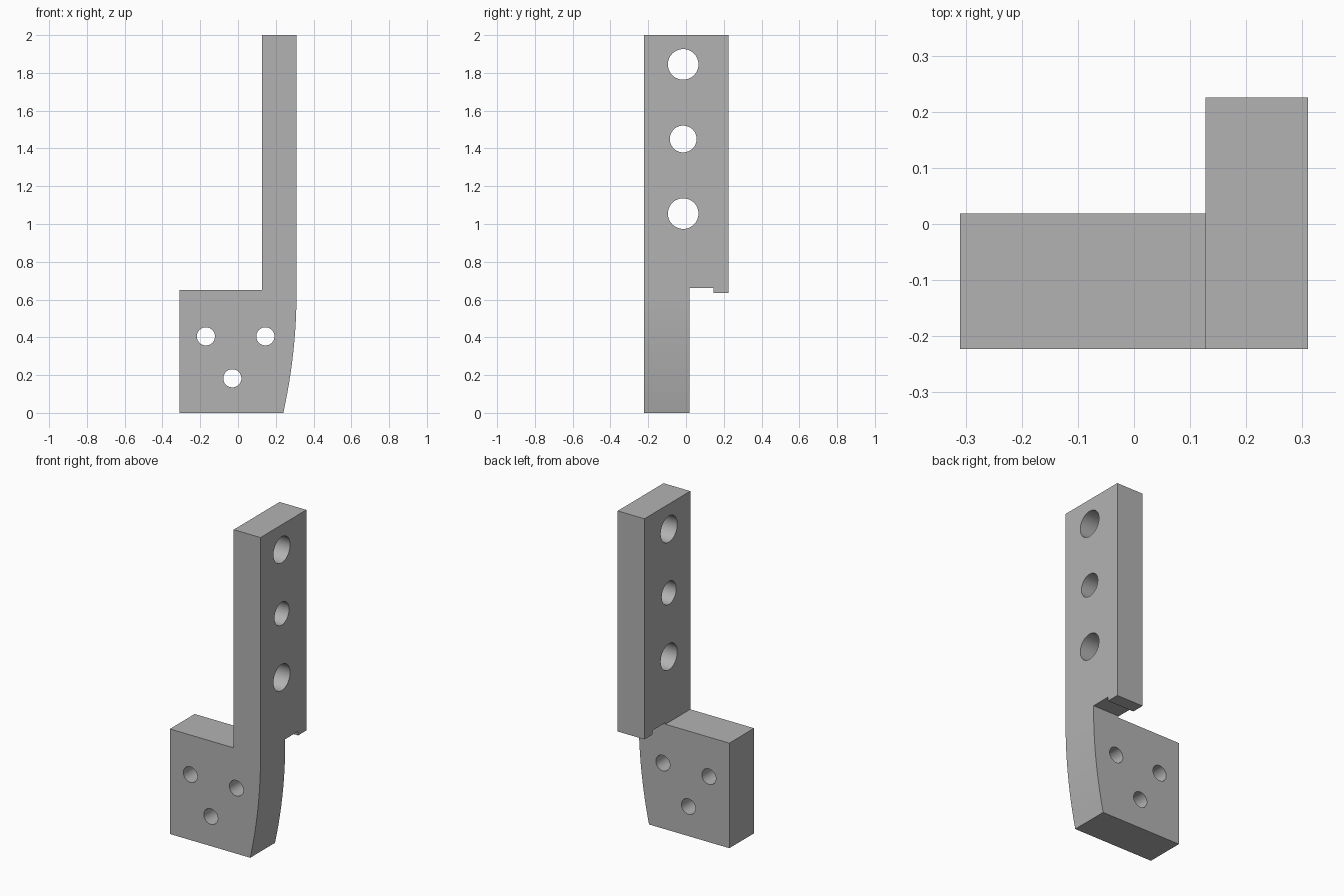
import bpy
import math
from mathutils import Vector

cube = bpy.data.objects.get("Cube")
if cube:
    bpy.data.objects.remove(cube, do_unlink=True)

X_IN, X_OUT = 0.127, 0.31
Y_FRONT, Y_MID, Y_BACK = -0.223, 0.019, 0.225
PLATE_TOP, HEIGHT = 0.65, 2.0

steel = bpy.data.materials.new("Plain grey")
steel.use_nodes = True
GREY = (0.45, 0.45, 0.45, 1)
steel.diffuse_color = GREY
steel.node_tree.nodes["Principled BSDF"].inputs["Base Color"].default_value = GREY


def prism(name, start, step):
    """Solid made by sweeping a closed outline along a step."""
    n = len(start)
    verts = [Vector(p) for p in start]
    verts += [p + Vector(step) for p in verts]
    faces = [tuple(range(n)), tuple(range(2 * n - 1, n - 1, -1))]
    faces += [(i, i + n, (i + 1) % n + n, (i + 1) % n) for i in range(n)]
    mesh = bpy.data.meshes.new(name)
    mesh.from_pydata(verts, [], faces)
    mesh.materials.append(steel)
    obj = bpy.data.objects.new(name, mesh)
    bpy.context.collection.objects.link(obj)
    bpy.context.view_layer.objects.active = obj
    bpy.ops.object.select_all(action='DESELECT')
    obj.select_set(True)
    bpy.ops.object.mode_set(mode='EDIT')
    bpy.ops.mesh.select_all(action='SELECT')
    bpy.ops.mesh.normals_make_consistent(inside=False)
    bpy.ops.object.mode_set(mode='OBJECT')
    return obj


def combine(target, tool, operation):
    """Apply a boolean and discard the tool."""
    tool.hide_render = True
    mod = target.modifiers.new(operation.title(), 'BOOLEAN')
    mod.operation, mod.solver, mod.object = operation, 'EXACT', tool
    bpy.context.view_layer.objects.active = target
    bpy.ops.object.modifier_apply(modifier=mod.name)
    bpy.data.objects.remove(tool, do_unlink=True)


def drill(target, axis, centre, radius):
    """Cut a round hole right through along an axis."""
    rotation = (0, math.pi / 2, 0) if axis == 'X' else (math.pi / 2, 0, 0)
    bpy.ops.mesh.primitive_cylinder_add(vertices=48, radius=radius, depth=2,
                                        location=centre, rotation=rotation)
    tool = bpy.context.object
    tool.data.materials.append(steel)
    combine(target, tool, 'DIFFERENCE')


# Foot plate and front half of the upright, with the curved outer edge
CURVE_TOP, STEPS = 0.64, 16
curve = []
for i in range(STEPS + 1):
    t = i / STEPS
    curve.append((X_OUT - 0.07 * (1 - t) ** 2, Y_FRONT, CURVE_TOP * t))
outline = curve + [(X_OUT, Y_FRONT, HEIGHT), (X_IN, Y_FRONT, HEIGHT),
                   (X_IN, Y_FRONT, PLATE_TOP), (-X_OUT, Y_FRONT, PLATE_TOP),
                   (-X_OUT, Y_FRONT, 0)]
bracket = prism("bracket", outline, (0, Y_MID - Y_FRONT, 0))

# Rear half of the upright, with a small lip hanging below its back edge
side = [(-0.1, 0.66), (0.145, 0.66), (0.145, 0.635), (Y_BACK, 0.635),
        (Y_BACK, HEIGHT), (-0.1, HEIGHT)]
rear = prism("rear_upright", [(X_IN, y, z) for y, z in side],
             (X_OUT - X_IN, 0, 0))
combine(bracket, rear, 'UNION')

# Three mounting holes in the upright, three smaller ones in the foot plate
for z, radius in ((1.845, 0.081), (1.45, 0.071), (1.055, 0.081)):
    drill(bracket, 'X', (0.2, -0.015, z), radius)
for x, z in ((-0.17, 0.405), (0.145, 0.405), (-0.03, 0.183)):
    drill(bracket, 'Y', (x, -0.1, z), 0.048)

bpy.ops.object.select_all(action='DESELECT')
bracket.select_set(True)
bpy.context.view_layer.objects.active = bracket
bpy.ops.object.shade_smooth_by_angle(angle=math.radians(30))
